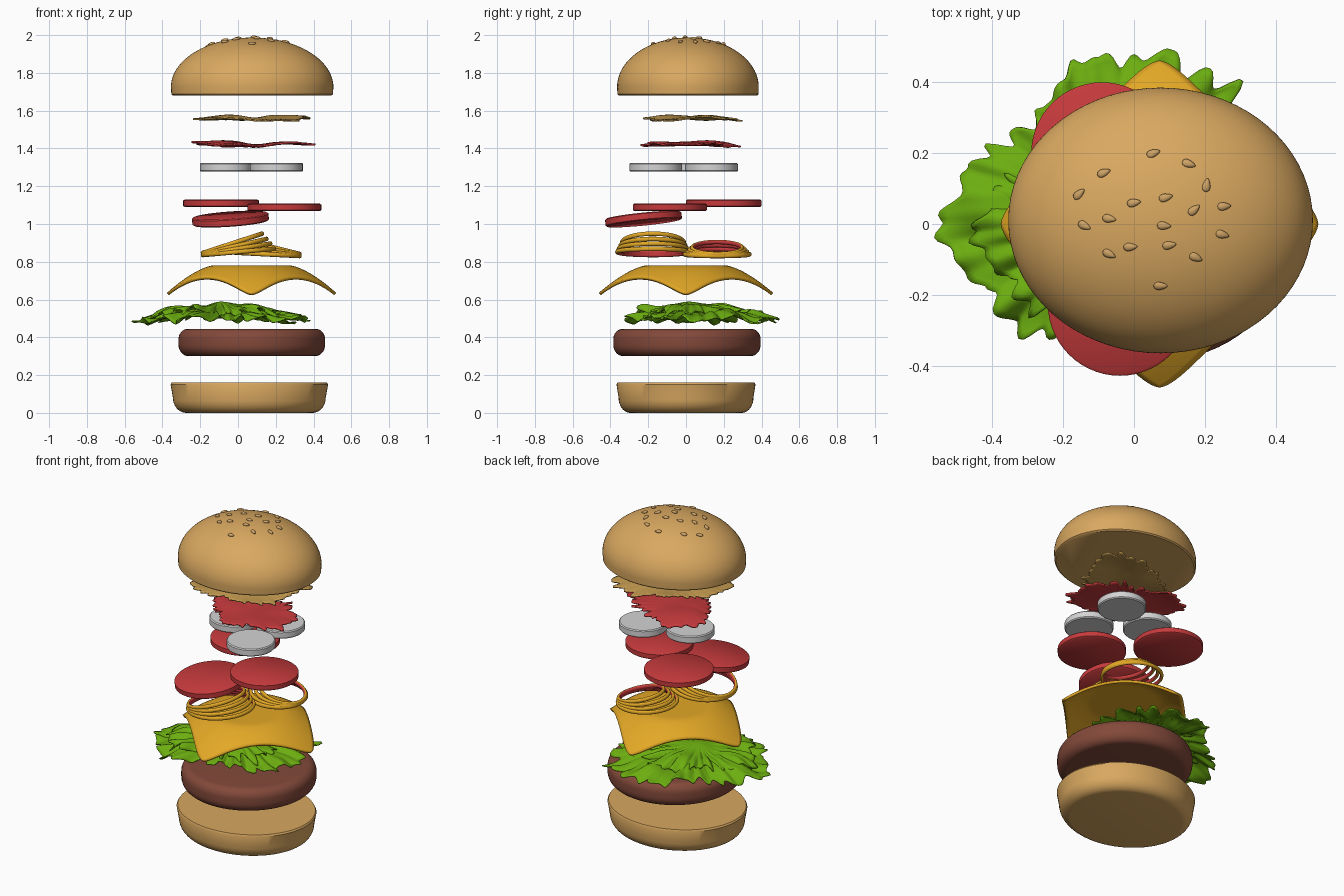
import bpy, bmesh, math
from mathutils import Vector, Euler, noise

if "Cube" in bpy.data.objects:
    bpy.data.objects.remove(bpy.data.objects["Cube"])

def mat(name, hexcode):
    srgb = [int(hexcode[i:i + 2], 16) / 255 for i in (0, 2, 4)]
    m = bpy.data.materials.new(name)
    m.diffuse_color = [((c + .055) / 1.055) ** 2.4 if c > .04 else c / 12.92 for c in srgb] + [1]
    m.use_nodes = True
    m.node_tree.nodes["Principled BSDF"].inputs["Base Color"].default_value = m.diffuse_color
    return m

BUN = mat("bun tan", "D9A860")
SEED = mat("seed tan", "CDA265")
SAUCE = mat("sauce ochre", "C0974E")
RED = mat("tomato red", "C63A3C")
WHITE = mat("pale slice", "D4D4D4")
YELLOW = mat("cheese yellow", "E3A826")
GREEN = mat("lettuce green", "6CAE10")
BROWN = mat("patty brown", "83493A")

def finish(name, verts, faces, m, angle=40):
    me = bpy.data.meshes.new(name)
    me.from_pydata(verts, [], faces)
    me.materials.append(m)
    bm = bmesh.new()
    bm.from_mesh(me)
    bmesh.ops.recalc_face_normals(bm, faces=bm.faces)
    bm.to_mesh(me)
    bm.free()
    ob = bpy.data.objects.new(name, me)
    bpy.context.collection.objects.link(ob)
    smooth(ob, angle)
    return ob

def smooth(ob, angle=40):
    bpy.ops.object.select_all(action='DESELECT')
    ob.select_set(True)
    bpy.context.view_layer.objects.active = ob
    bpy.ops.object.shade_smooth_by_angle(angle=math.radians(angle))

def lathe(name, profile, centre, rx, ry, m, rot=(0, 0, 0), n=72):
    """Revolve (radius fraction, z) points into a closed elliptical solid."""
    verts, faces = [], []
    for r, z in profile:
        for i in range(n):
            a = math.tau * i / n
            verts.append((rx * r * math.cos(a), ry * r * math.sin(a), z))
    for j in range(len(profile) - 1):
        for i in range(n):
            k = (i + 1) % n
            faces.append((j * n + i, j * n + k, j * n + n + k, j * n + n + i))
    faces.append(tuple(reversed(range(n))))
    faces.append(tuple(range(len(verts) - n, len(verts))))
    ob = finish(name, verts, faces, m)
    ob.location, ob.rotation_euler = centre, rot
    return ob

def arc(r, z, dr, dz, a0, a1, n=8):
    return [(r + dr * math.cos(math.radians(a0 + (a1 - a0) * i / n)),
             z + dz * math.sin(math.radians(a0 + (a1 - a0) * i / n))) for i in range(n + 1)]

def sheet(name, centre, radii, height, m, thick, rings=14, n=180, ragged=0.0):
    """Thin irregular leaf or puddle: outline radii at even angles, height(x, y, t, angle)."""
    cx, cy = centre
    verts, faces = [(cx, cy, height(cx, cy, 0, 0))], []
    for j in range(1, rings + 1):
        t = j / rings
        for i in range(n):
            a = math.tau * i / n
            f = a / math.tau * len(radii)
            k, u = int(f), f - int(f)
            u = u * u * (3 - 2 * u)
            R = radii[k % len(radii)] * (1 - u) + radii[(k + 1) % len(radii)] * u
            R += ragged * t * noise.noise((9 * math.cos(a), 9 * math.sin(a), 3))
            x, y = cx + R * t * math.cos(a), cy + R * t * math.sin(a)
            verts.append((x, y, height(x, y, t, a)))
    for i in range(n):
        k = (i + 1) % n
        faces.append((0, 1 + i, 1 + k))
        for j in range(rings - 1):
            b = 1 + j * n
            faces.append((b + i, b + n + i, b + n + k, b + k))
    ob = finish(name, verts, faces, m, 60)
    s = ob.modifiers.new("thickness", 'SOLIDIFY')
    s.thickness, s.offset = thick, 0
    return ob

# Buns and patty
lathe("bottom_bun", [(.80, 0)] + arc(.80, .08, .17, .08, -80, 0) + [(1, .15), (.985, .16)],
      (.06, 0, 0), .417, .368, BUN)
lathe("patty", arc(.86, .36, .14, .06, -90, 0) + arc(.87, .39, .13, .055, 0, 90),
      (.073, .005, 0), .388, .39, BROWN)
BX, BY, RX, RY, BZ, BH = .075, .01, .43, .375, 1.725, .262
lathe("top_bun", [(.975, 1.68), (.995, 1.687)] + arc(0, BZ, 1, BH, 0, 89, 28), (BX, BY, 0), RX, RY, BUN)

# Sesame seeds: x, y, heading in degrees
SEEDS = [(.055, .2, 20), (.155, .17, -20), (-.085, .145, 20), (.205, .11, 80), (-.155, .085, 40),
         (0, .06, 10), (.09, .075, 15), (.17, .04, 40), (.255, .05, 5), (-.07, .015, -10),
         (-.14, -.005, -25), (.085, -.005, -5), (.25, -.03, -15), (-.01, -.065, 5),
         (.1, -.06, 10), (-.07, -.085, -25), (.175, -.095, -25), (.075, -.175, 0)]
for i, (x, y, h) in enumerate(SEEDS):
    dx, dy = (x - BX) / RX, (y - BY) / RY
    w = math.sqrt(1 - dx * dx - dy * dy)
    bpy.ops.mesh.primitive_uv_sphere_add(segments=14, ring_count=8, radius=1)
    ob = bpy.context.object
    ob.name = f"sesame_seed_{i + 1}"
    for v in ob.data.vertices:
        v.co = (v.co.x * .02, v.co.y * .011 * (1 - .4 * v.co.x), v.co.z * .008)
    nrm = Vector((dx / RX, dy / RY, w / BH))
    q = Vector((0, 0, 1)).rotation_difference(nrm.normalized())
    ob.rotation_euler = (q @ Euler((0, 0, math.radians(h))).to_quaternion()).to_euler()
    ob.location = (x, y, BZ + BH * w + .003)
    ob.data.materials.append(SEED)
    smooth(ob, 60)

# Sauces
def ripple(base, amp, seed):
    return lambda x, y, t, a: base + amp * noise.noise((x * 5, y * 5, seed)) - .006 * t ** 4
sheet("ochre_sauce", (.06, .02), [.27, .36, .29, .20, .19, .21, .27, .34, .27, .20, .22, .25],
      ripple(1.563, .022, 2), SAUCE, .008, ragged=.05)
sheet("red_sauce", (.05, .02), [.33, .25, .19, .21, .30, .32, .21, .20, .17, .25, .26, .35],
      ripple(1.428, .026, 7), RED, .009, ragged=.06)

# Pale slices and tomato slices
def disc(name, c, r, h, m, rot=(0, 0, 0)):
    lathe(name, [(.96, -h / 2), (1, -h / 2 + .006), (1, h / 2 - .006), (.96, h / 2)], c, r, r, m, rot, 56)
for i, (x, y) in enumerate([(.205, .135), (.203, -.16), (-.062, .045)]):
    disc(f"pale_slice_{i + 1}", (x, y, 1.3), .14, .046, WHITE)
disc("tomato_slice_1", (-.09, .2, 1.11), .2, .04, RED)
disc("tomato_slice_2", (.245, -.085, 1.088), .196, .04, RED)
disc("tomato_slice_3", (-.04, -.225, 1.026), .203, .042, RED, (.1, -.07, 0))

# Onion rings fanned out from a low hinge; inner skins red
def onion(name, hinge, side, rings):
    for i, (r, deg) in enumerate(rings):
        t = math.radians(deg)
        c = (hinge[0] + side * r * math.cos(t), hinge[1], hinge[2] + r * math.sin(t) + .003 * i)
        bpy.ops.mesh.primitive_torus_add(major_radius=r - .008, minor_radius=.01, major_segments=64,
                                         minor_segments=12, location=c, rotation=(0, -side * t, 0))
        ob = bpy.context.object
        ob.name = f"{name}_{i + 1}"
        ob.data.materials.append(YELLOW)
        ob.data.materials.append(RED)
        for v in ob.data.vertices:
            v.co.z *= 1.2
        for p in ob.data.polygons:
            p.material_index = int(p.center.xy.length < r - .014)
        smooth(ob, 60)
onion("onion_ring_low", (-.195, -.175, .835), 1, [(.198, 5), (.19, 9), (.182, 13), (.174, 18)])
onion("onion_ring_high", (.335, .165, .83), -1, [(.18, 3), (.168, 6), (.155, 10), (.14, 14)])

# Cheese: a diamond-turned square with soft corners, drooping past its middle
N, S = 40, .337
verts, faces = [], []
for j in range(N + 1):
    for i in range(N + 1):
        u, v = 2 * i / N - 1, 2 * j / N - 1
        k = 1 - .07 * (u * v) ** 6
        u, v = u * S * k, v * S * k
        r = math.hypot(u, v)
        z = .773 - 1.2 * max(0, r - .2) ** 1.5
        verts.append((.072 + (u - v) * .7071, (u + v) * .7071 * 1.03, z))
for j in range(N):
    for i in range(N):
        a = j * (N + 1) + i
        faces.append((a, a + 1, a + N + 2, a + N + 1))
cheese = finish("cheese_slice", verts, faces, YELLOW, 50)
s = cheese.modifiers.new("thickness", 'SOLIDIFY')
s.thickness, s.offset = .016, 0

# Lettuce: two ruffled leaves
def ruffle(base, seed):
    def f(x, y, t, a):
        wave = math.sin(17 * a + 5 * t) + .6 * math.sin(29 * a + seed)
        return (base - .045 * t ** 2 + .05 * min(0, x + .2) + .011 * t ** 2 * wave
                + .035 * noise.noise((x * 7, y * 7, seed)))
    return f
LEAF = [.42, .43, .45, .42, .41, .36, .34, .41, .50, .45, .43, .29, .28, .33, .40]
sheet("lettuce_lower", (-.06, .06), LEAF, ruffle(.545, 1), GREEN, .006, 20, 260, .08)
sheet("lettuce_upper", (-.1, .02), [r * .72 for r in LEAF], ruffle(.575, 5), GREEN, .006, 16, 220, .08)
